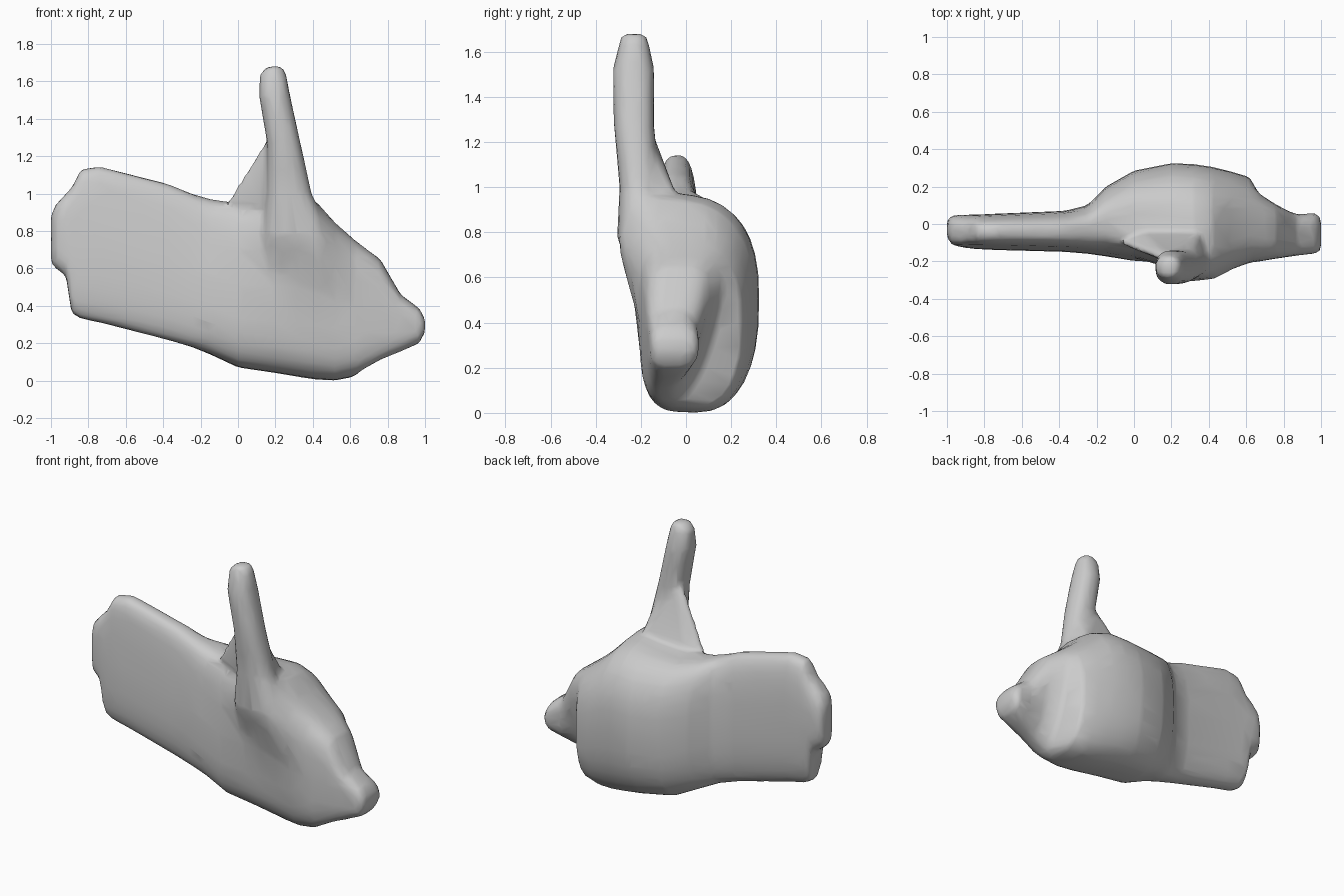
import bpy, bmesh, math

if "Cube" in bpy.data.objects:
    bpy.data.objects.remove(bpy.data.objects["Cube"])

def spow(v, p):
    return math.copysign(abs(v) ** p, v)

def mesh_object(name, bm):
    bmesh.ops.recalc_face_normals(bm, faces=bm.faces)
    me = bpy.data.meshes.new(name)
    bm.to_mesh(me)
    bm.free()
    ob = bpy.data.objects.new(name, me)
    bpy.context.collection.objects.link(ob)
    return ob

def loft(name, rings):
    bm = bmesh.new()
    loops = [[bm.verts.new(p) for p in r] for r in rings]
    n = len(loops[0])
    for a, b in zip(loops, loops[1:]):
        for i in range(n):
            j = (i + 1) % n
            bm.faces.new((a[i], a[j], b[j], b[i]))
    bm.faces.new(loops[0])
    bm.faces.new(loops[-1])
    return mesh_object(name, bm)

def body_ring(x, zb, zt, yf_low, yf_high, yb, lean, hollow=0, n=32):
    # rounded section: squarer in front, upper front bulges, top slopes to the back
    pts = []
    for k in range(n):
        a = 2 * math.pi * k / n
        e = 0.78 if math.cos(a) > 0 else 0.55
        c, s = spow(math.cos(a), e), spow(math.sin(a), e)
        t, u = (s + 1) / 2, (c + 1) / 2
        yf = yf_low + (yf_high - yf_low) * min(1, max(0, (t - .42) / .35))
        back = yb - hollow * (1 - t)
        z = zb + (zt - zb) * t - lean * max(0, s) * (u - 0.25)
        pts.append((x, yf + (back - yf) * u, z))
    return pts

# palm slab swelling into a rounded fist and ending in a blunt knuckle
sections = [
    (-1.00, .63, .88, -.07, -.07, .02, 0), (-.975, .60, .94, -.11, -.11, .045, 0),
    (-.92, .56, 1.00, -.125, -.125, .05, 0), (-.89, .36, 1.03, -.13, -.12, .05, 0),
    (-.84, .33, 1.13, -.135, -.12, .05, 0), (-.74, .31, 1.145, -.14, -.12, .055, 0),
    (-.37, .215, 1.05, -.15, -.13, .07, 0), (-.25, .18, 1.0, -.16, -.14, .10, 0),
    (-.15, .14, .975, -.175, -.15, .20, .03), (0, .07, .955, -.2, -.18, .285, .05),
    (.2, .04, .97, -.205, -.25, .325, .07), (.32, .02, .99, -.205, -.305, .32, .08),
    (.42, .005, .965, -.205, -.312, .305, .09),
    (.52, 0, .85, -.205, -.255, .28, .05), (.62, .02, .76, -.205, -.21, .25, .03),
    (.67, .06, .72, -.2, -.2, .22, .02, .18),
    (.76, .11, .65, -.185, -.185, .15, 0, .14), (.87, .155, .46, -.168, -.17, .065, 0, .03),
    (.97, .20, .385, -.158, -.158, .06, 0), (1.0, .26, .33, -.14, -.14, .03, 0)]
body = loft("fist", [body_ring(*s) for s in sections])

def finger_ring(z, x0, x1, y0, y1, n=16):
    return [((x0 + x1) / 2 + (x1 - x0) / 2 * spow(math.cos(2 * math.pi * k / n), .85),
             (y0 + y1) / 2 + (y1 - y0) / 2 * spow(math.sin(2 * math.pi * k / n), .85), z)
            for k in range(n)]

# raised finger, flaring at its root
finger = loft("finger", [finger_ring(*r) for r in [
    (.45, .12, .55, -.2, 0), (.62, .12, .53, -.25, -.05), (.78, .13, .5, -.306, -.08),
    (1.0, .155, .395, -.295, -.12),
    (1.27, .155, .335, -.32, -.14), (1.52, .112, .28, -.325, -.14),
    (1.64, .115, .258, -.295, -.165), (1.68, .16, .235, -.285, -.18)]])

# webbing between finger and fist
bm = bmesh.new()
for p in [(.17, -.2, 1.31), (.3, -.17, 1.22), (.17, -.17, 1.3), (-.06, -.11, .95),
          (-.05, -.08, .94), (.36, -.1, .97), (.38, -.16, 1.01), (.17, -.2, .93),
          (.05, -.03, .92), (.36, -.03, .93), (.2, -.05, .7)]:
    bm.verts.new(p)
bmesh.ops.convex_hull(bm, input=bm.verts)
web = mesh_object("web", bm)

# fuse into one soft skin, then reduce
bpy.ops.object.select_all(action='DESELECT')
for ob in (body, finger, web):
    ob.select_set(True)
bpy.context.view_layer.objects.active = body
bpy.ops.object.join()
body.name = "pointing_hand"
m = body.modifiers.new("fuse", 'REMESH')
m.mode = 'VOXEL'
m.voxel_size = 0.016
m = body.modifiers.new("soften", 'SMOOTH')
m.factor = 0.5
m.iterations = 6
m = body.modifiers.new("reduce", 'DECIMATE')
m.ratio = 0.06
for mod in list(body.modifiers):
    bpy.ops.object.modifier_apply(modifier=mod.name)
bpy.ops.object.shade_smooth_by_angle(angle=math.radians(50))
